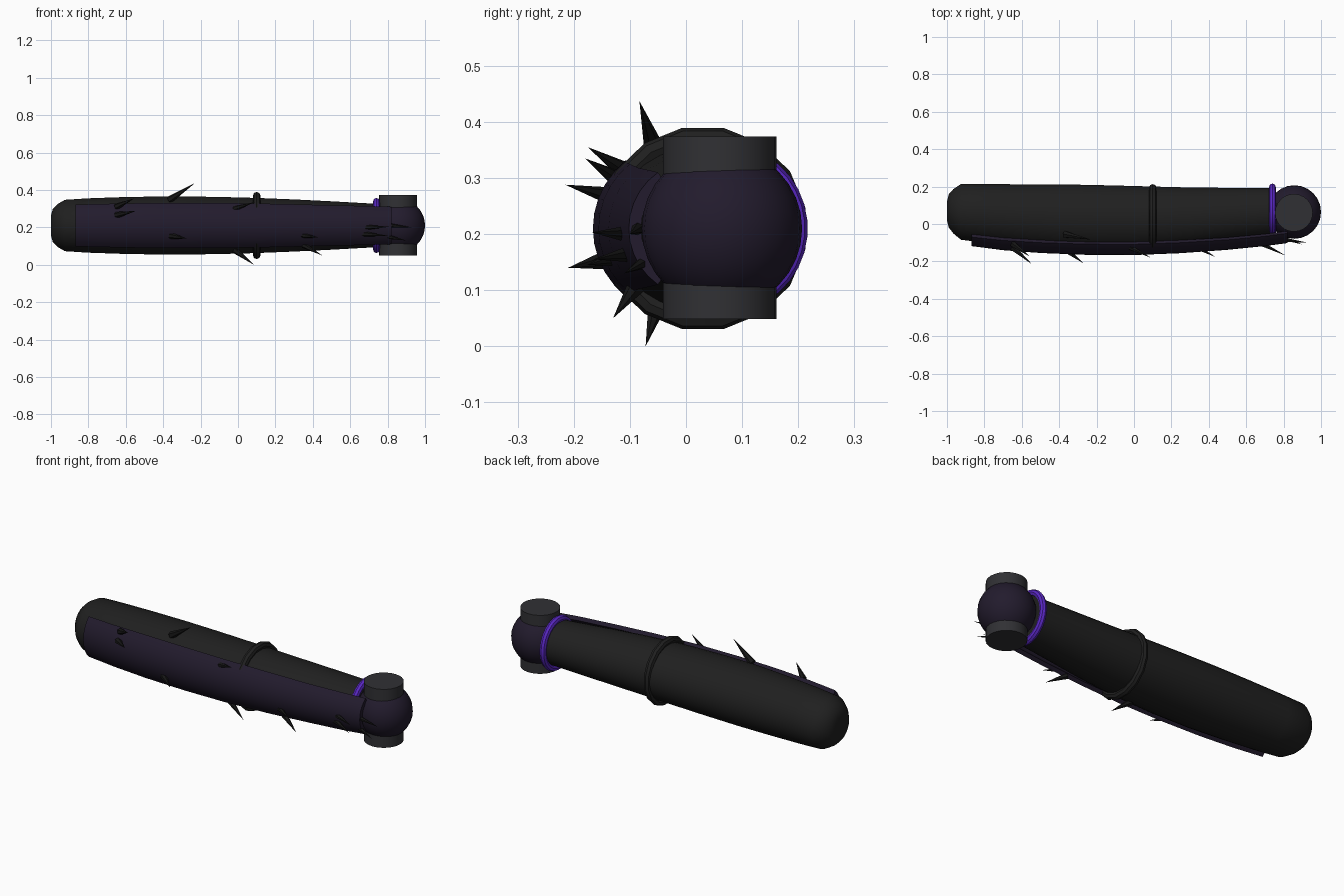
import bpy, bmesh, math
from mathutils import Vector

if "Cube" in bpy.data.objects:
    bpy.data.objects.remove(bpy.data.objects["Cube"])

ZC = 0.21


def material(name, rgb):
    m = bpy.data.materials.new(name)
    m.diffuse_color = (*rgb, 1)
    m.use_nodes = True
    m.node_tree.nodes["Principled BSDF"].inputs["Base Color"].default_value = m.diffuse_color
    return m


BLACK = material("black", (0.014, 0.014, 0.014))
PLATE = material("dark_violet", (0.016, 0.011, 0.026))
GREY = material("charcoal", (0.03, 0.03, 0.034))
GLOW = material("violet", (0.1, 0.02, 0.55))
SPIKE = material("spike_black", (0.008, 0.008, 0.008))


def finish(ob, name, mat, angle=35):
    ob.name = name
    ob.data.materials.append(mat)
    bpy.ops.object.select_all(action='DESELECT')
    ob.select_set(True)
    bpy.context.view_layer.objects.active = ob
    bpy.ops.object.shade_smooth_by_angle(angle=math.radians(angle))
    return ob


def loft(name, rings, mat, closed=True, caps=True):
    bm = bmesh.new()
    rows = [[bm.verts.new(p) for p in r] for r in rings]
    n = len(rows[0])
    for a, b in zip(rows, rows[1:]):
        for i in range(n if closed else n - 1):
            j = (i + 1) % n
            bm.faces.new((a[i], a[j], b[j], b[i]))
    if caps:
        bm.faces.new(rows[0])
        bm.faces.new(rows[-1])
    bmesh.ops.recalc_face_normals(bm, faces=bm.faces)
    me = bpy.data.meshes.new(name)
    bm.to_mesh(me)
    bm.free()
    ob = bpy.data.objects.new(name, me)
    bpy.context.collection.objects.link(ob)
    return finish(ob, name, mat)


def ellipse(x, cy, ry, rz, n=32):
    return [(x, cy + ry * math.cos(t), ZC + rz * math.sin(t))
            for t in (2 * math.pi * (i + 0.5) / n for i in range(n))]


# main limb shell, bowed toward the front: x, centre y, radius y, radius z
body = [(-1, .07, .05, .055), (-.99, .07, .09, .09), (-.965, .068, .12, .115),
        (-.925, .065, .15, .138), (-.8, .057, .157, .146), (-.6, .046, .167, .153),
        (-.4, .037, .176, .156), (-.2, .032, .177, .155), (0, .031, .173, .151),
        (.1, .032, .169, .148), (.3, .039, .157, .14), (.5, .051, .143, .13),
        (.75, .065, .128, .116)]
loft("limb_shell", [ellipse(*b) for b in body], BLACK)

# curved front plate: x, front y, edge y, half height
plate = [(-.87, -.118, -.07, .112), (-.7, -.14, -.088, .116), (-.5, -.155, -.1, .12),
         (-.25, -.165, -.108, .121), (0, -.166, -.109, .119), (.25, -.156, -.1, .115),
         (.5, -.138, -.085, .108), (.7, -.118, -.066, .104), (.82, -.102, -.05, .1)]
rings = []
for x, fy, ey, h in plate:
    sag = ey - fy
    r = (h * h + sag * sag) / (2 * sag)
    amax = math.asin(min(1, h / r))
    arc = [-amax + 2 * amax * i / 10 for i in range(11)]
    outer = [(x, fy + r - r * math.cos(a), ZC + r * math.sin(a)) for a in arc]
    q = r - .022
    inner = [(x, fy + r - q * math.cos(a), ZC + q * math.sin(a)) for a in reversed(arc)]
    rings.append(outer + inner)
loft("front_plate", rings, PLATE)


# bands around the limb
def band(name, x, cy, ry, rz, minor, mat, n):
    bpy.ops.mesh.primitive_torus_add(major_segments=n, minor_segments=8,
                                     major_radius=1, minor_radius=.1)
    ob = bpy.context.object
    for v in ob.data.vertices:
        t = math.atan2(v.co.y, v.co.x) + math.pi / n
        d = (math.hypot(v.co.x, v.co.y) - 1) / .1 * minor
        h = v.co.z / .1 * minor
        v.co = (x + h, cy + (ry + d) * math.cos(t), ZC + (rz + d) * math.sin(t))
    finish(ob, name, mat)


band("middle_band", .1, .03, .167, .163, .02, BLACK, 16)
band("glow_ring", .74, .075, .124, .13, .018, GLOW, 32)

# end joint: ball with a vertical hinge pin
bpy.ops.mesh.primitive_uv_sphere_add(segments=24, ring_count=16, radius=.143,
                                     location=(.857, .064, ZC))
finish(bpy.context.object, "joint_ball", PLATE)
bpy.ops.mesh.primitive_cylinder_add(vertices=24, radius=.101, depth=.325,
                                    location=(.855, .06, .2115))
finish(bpy.context.object, "hinge_pin", GREY)

# swept thorns: base, tip, base radius
thorns = [((-.37, -.055, .345), (-.23, -.083, .437), .02),
          ((-.02, -.05, .08), (.085, -.072, 0), .018),
          ((-.65, -.125, .265), (-.545, -.215, .288), .018),
          ((-.65, -.105, .31), (-.555, -.175, .355), .018),
          ((-.36, -.14, .155), (-.27, -.21, .14), .018),
          ((-.02, -.125, .3), (.09, -.18, .335), .015),
          ((.34, -.125, .158), (.435, -.176, .145), .015),
          ((.35, -.09, .105), (.45, -.13, .05), .016),
          ((.67, -.1, .2), (.81, -.168, .203), .016),
          ((.67, -.1, .165), (.8, -.165, .155), .015),
          ((.8, -.075, .15), (.9, -.11, .13), .012),
          ((.81, -.085, .21), (.93, -.1, .2), .012)]
for i, (a, b, r) in enumerate(thorns):
    a, b = Vector(a), Vector(b)
    d = b - a
    bpy.ops.mesh.primitive_cone_add(vertices=6, radius1=r, radius2=0, depth=d.length,
                                    location=(a + b) / 2,
                                    rotation=d.to_track_quat('Z', 'Y').to_euler())
    finish(bpy.context.object, f"thorn_{i + 1}", SPIKE, 20)
